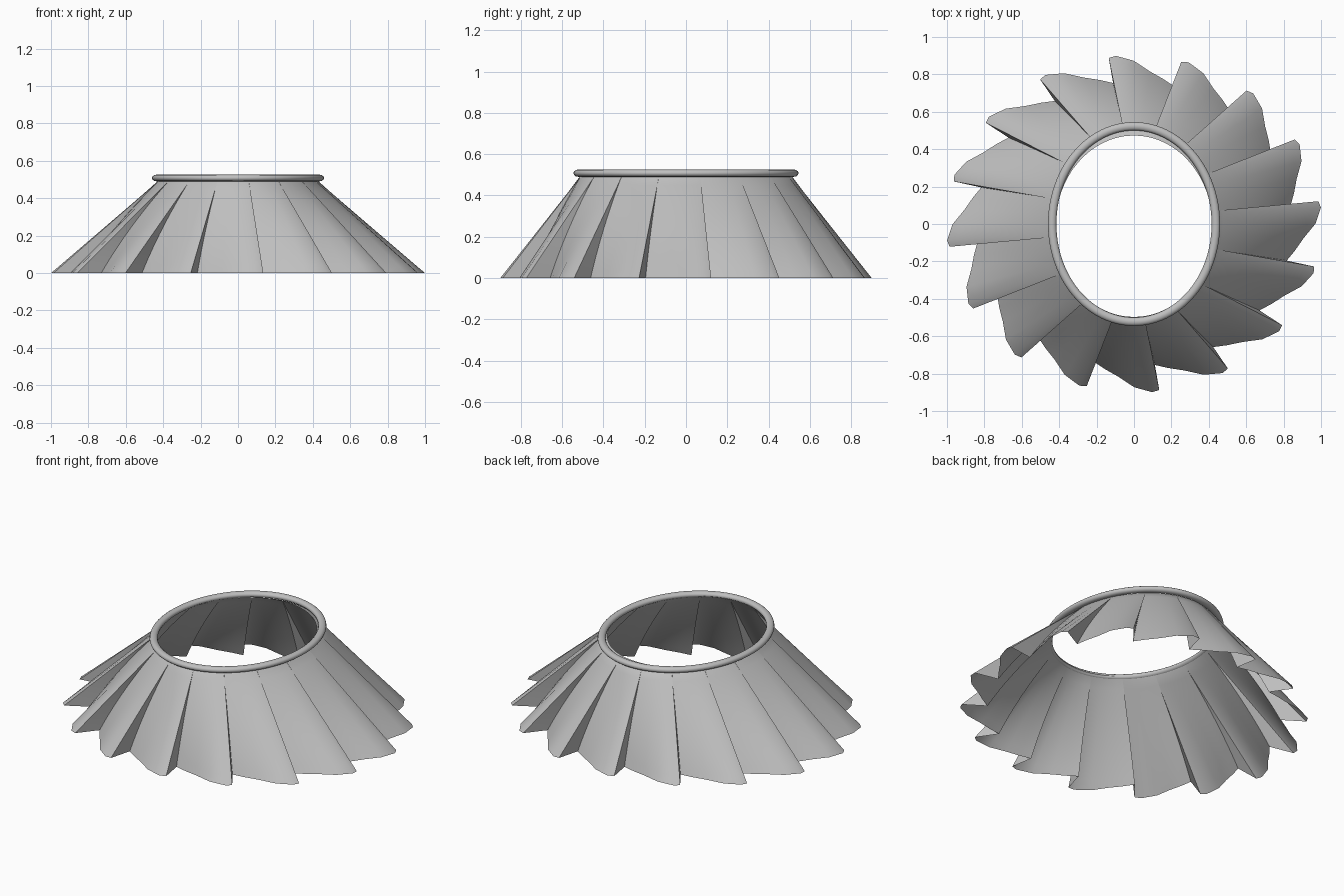
import bpy, bmesh
from math import radians, cos, sin, pi

cube = bpy.data.objects.get("Cube")
if cube:
    bpy.data.objects.remove(cube, do_unlink=True)

grey = bpy.data.materials.new("fabric grey")
grey.use_nodes = True
colour = (0.52, 0.52, 0.52, 1)
grey.diffuse_color = colour
grey.node_tree.nodes["Principled BSDF"].inputs["Base Color"].default_value = colour


def loft(name, rows, closed=False, sharp=70):
    """Bridge matching loops of points into one smooth surface."""
    bm = bmesh.new()
    loops = [[bm.verts.new(p) for p in row] for row in rows]
    pairs = list(zip(loops, loops[1:]))
    if closed:
        pairs.append((loops[-1], loops[0]))
    for low, high in pairs:
        n = len(low)
        for i in range(n):
            j = (i + 1) % n
            bm.faces.new((low[i], low[j], high[j], high[i]))
    mesh = bpy.data.meshes.new(name)
    bm.to_mesh(mesh)
    bm.free()
    mesh.materials.append(grey)
    obj = bpy.data.objects.new(name, mesh)
    bpy.context.collection.objects.link(obj)
    bpy.ops.object.select_all(action="DESELECT")
    obj.select_set(True)
    bpy.context.view_layer.objects.active = obj
    bpy.ops.object.shade_smooth_by_angle(angle=radians(sharp))
    return obj


# Pleated skirt: one knife pleat (angle in degrees, relative radius), repeated round an oval
PLEATS = 16
pleat = [(-18, 0.875), (-13, 0.91), (-7.5, 0.97), (-2, 1.004), (0.2, 0.995), (0, 0.845)]
outline = [(radians(7.6 + a + k * 360 / PLEATS), r) for k in range(PLEATS) for a, r in pleat]

STEPS = 12
rows = []
for s in range(STEPS + 1):
    t = s / STEPS
    rx, ry = 1 - 0.57 * t, 0.9 - 0.385 * t
    rows.append([(rx * cos(a) * (1 - (1 - r) * (1 - t)),
                  ry * sin(a) * (1 - (1 - r) * (1 - t)), 0.49 * t) for a, r in outline])
# Small lip turned in under the waistband
rows.append([(0.42 * cos(a), 0.485 * sin(a) - 0.012, 0.505) for a, r in outline])
loft("pleated_skirt", rows)

# Rounded oval waistband
SIDES, TUBE = 96, 12
band = []
for i in range(TUBE):
    b = 2 * pi * i / TUBE
    out, up = 0.0225 * cos(b), 0.0175 * sin(b)
    band.append([((0.4375 + out) * cos(2 * pi * j / SIDES),
                  (0.5225 + out) * sin(2 * pi * j / SIDES), 0.508 + up) for j in range(SIDES)])
loft("waistband", band, closed=True)
